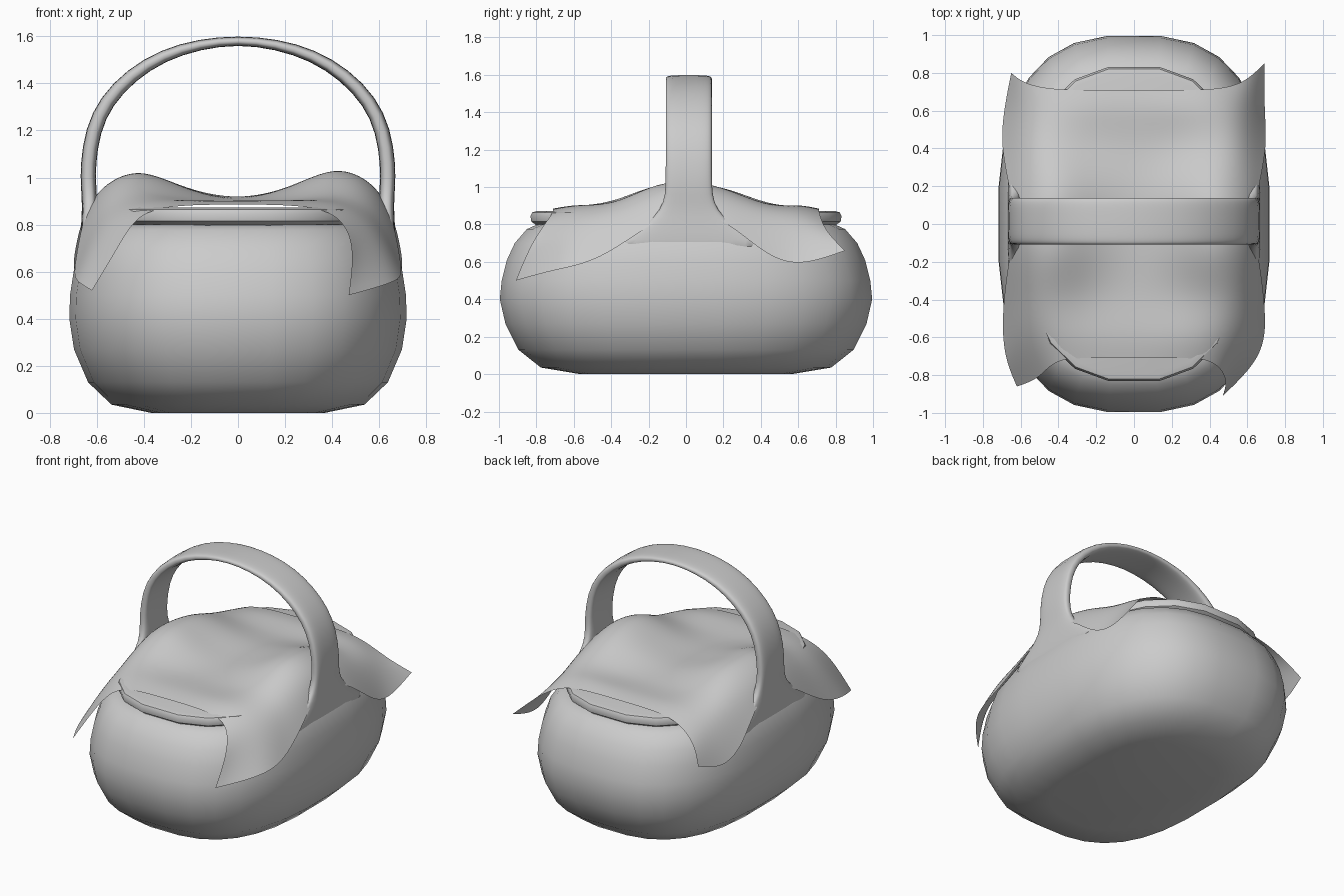
import bpy, math
from mathutils import Vector

if "Cube" in bpy.data.objects:
    bpy.data.objects.remove(bpy.data.objects["Cube"])


def make(name, verts, faces, subsurf=0, angle=40):
    me = bpy.data.meshes.new(name)
    me.from_pydata([tuple(v) for v in verts], [], faces)
    me.validate()
    ob = bpy.data.objects.new(name, me)
    bpy.context.collection.objects.link(ob)
    if subsurf:
        m = ob.modifiers.new("smooth", 'SUBSURF')
        m.levels = m.render_levels = subsurf
        m.boundary_smooth = 'PRESERVE_CORNERS'
    bpy.ops.object.select_all(action='DESELECT')
    ob.select_set(True)
    bpy.context.view_layer.objects.active = ob
    bpy.ops.object.shade_smooth_by_angle(angle=math.radians(angle))
    return ob


def oval(a, b, power, count):
    pts = []
    for i in range(count):
        t = 2 * math.pi * (i + 0.5) / count
        c, s = math.cos(t), math.sin(t)
        pts.append((math.copysign(a * abs(c) ** (2 / power), c),
                    math.copysign(b * abs(s) ** (2 / power), s)))
    return pts


def loft(name, rings, **kw):
    n = len(rings[0])
    verts = [v for r in rings for v in r]
    faces = [(k * n + i, k * n + (i + 1) % n, (k + 1) * n + (i + 1) % n, (k + 1) * n + i)
             for k in range(len(rings) - 1) for i in range(n)]
    faces += [tuple(reversed(range(n))), tuple(range(len(verts) - n, len(verts)))]
    return make(name, verts, faces, **kw)


# rounded basket body: half width, half depth, height
body = [(.37, .57, 0), (.54, .78, .035), (.64, .90, .13), (.70, .97, .27),
        (.72, 1.0, .40), (.717, .99, .50), (.70, .962, .61), (.675, .92, .70),
        (.63, .855, .775), (.58, .80, .80)]
loft("basket_body", [[(x, y, z) for x, y in oval(a, b, 2.7, 28)] for a, b, z in body])

# raised lid rim under the cloth
rim = [(.55, .80, .79), (.585, .835, .815), (.59, .84, .845), (.58, .83, .865), (.555, .805, .872)]
loft("basket_rim", [[(x, y, z) for x, y in oval(a, b, 2.5, 20)] for a, b, z in rim])

# flat arched handle with flared feet: x, z, half width
half = [(.635, .64, .42), (.638, .72, .36), (.634, .80, .23), (.629, .88, .15), (.635, .96, .127),
        (.638, 1.05, .125), (.618, 1.20, .125), (.56, 1.325, .125), (.455, 1.435, .125),
        (.32, 1.52, .125), (.16, 1.568, .125)]
path = half + [(0, 1.584, .125)] + [(-x, z, w) for x, z, w in reversed(half)]
rings = []
for k, (x, z, w) in enumerate(path):
    p, q = path[max(k - 1, 0)], path[min(k + 1, len(path) - 1)]
    t = Vector((q[0] - p[0], 0, q[1] - p[1])).normalized()
    side = Vector((t.z, 0, -t.x))
    thick = .019 + .014 * min(1, abs(x) / .6)
    rings.append([Vector((x, .015 + v, z)) + side * u for u, v in oval(thick, w, 3.5, 16)])
loft("handle", rings, subsurf=1, angle=60)

# draped cloth: heights over the top, rows front to back, columns centre to side
ys = [-.71, -.58, -.38, -.17, 0, .2, .42, .6, .71]
xs = [0, .22, .42, .58]
heights = [(.885, .885, .86, .72), (.90, .905, .905, .81), (.89, .885, .93, .88),
           (.90, .955, 1.05, .96), (.90, .95, 1.06, .98), (.90, .95, 1.03, .94),
           (.89, .885, .92, .88), (.91, .915, .905, .82), (.885, .885, .87, .77)]
# hanging side edge of the cloth
edge = [(.62, -.86, .52), (.69, -.70, .56), (.70, -.47, .60), (.66, -.17, .82), (.625, 0, .90),
        (.665, .22, .82), (.705, .42, .64), (.69, .60, .57), (.65, .80, .65)]
corner = {(1, 0): (.47, -.91, .50), (1, 8): (.69, .85, .66)}
verts = []
for r, y in enumerate(ys):
    def point(c, s):
        if c == 4:
            return corner.get((s, r), (s * edge[r][0], edge[r][1], edge[r][2]))
        x, yy = xs[c], y
        if c == 3 and r == 0:
            x, yy = .50, -.82
        elif c == 3 and r == 8:
            yy = .74
        wrinkle = .008 * math.sin(9 * y + 3 * s * x) if 0 < r < 8 else 0
        return (s * x, yy, heights[r][c] + wrinkle)
    verts += [point(c, -1) for c in (4, 3, 2, 1)] + [point(c, 1) for c in range(5)]
faces = [(r * 9 + c, r * 9 + c + 1, r * 9 + c + 10, r * 9 + c + 9) for r in range(8) for c in range(8)]
make("cloth_cover", verts, faces, subsurf=3, angle=80)
